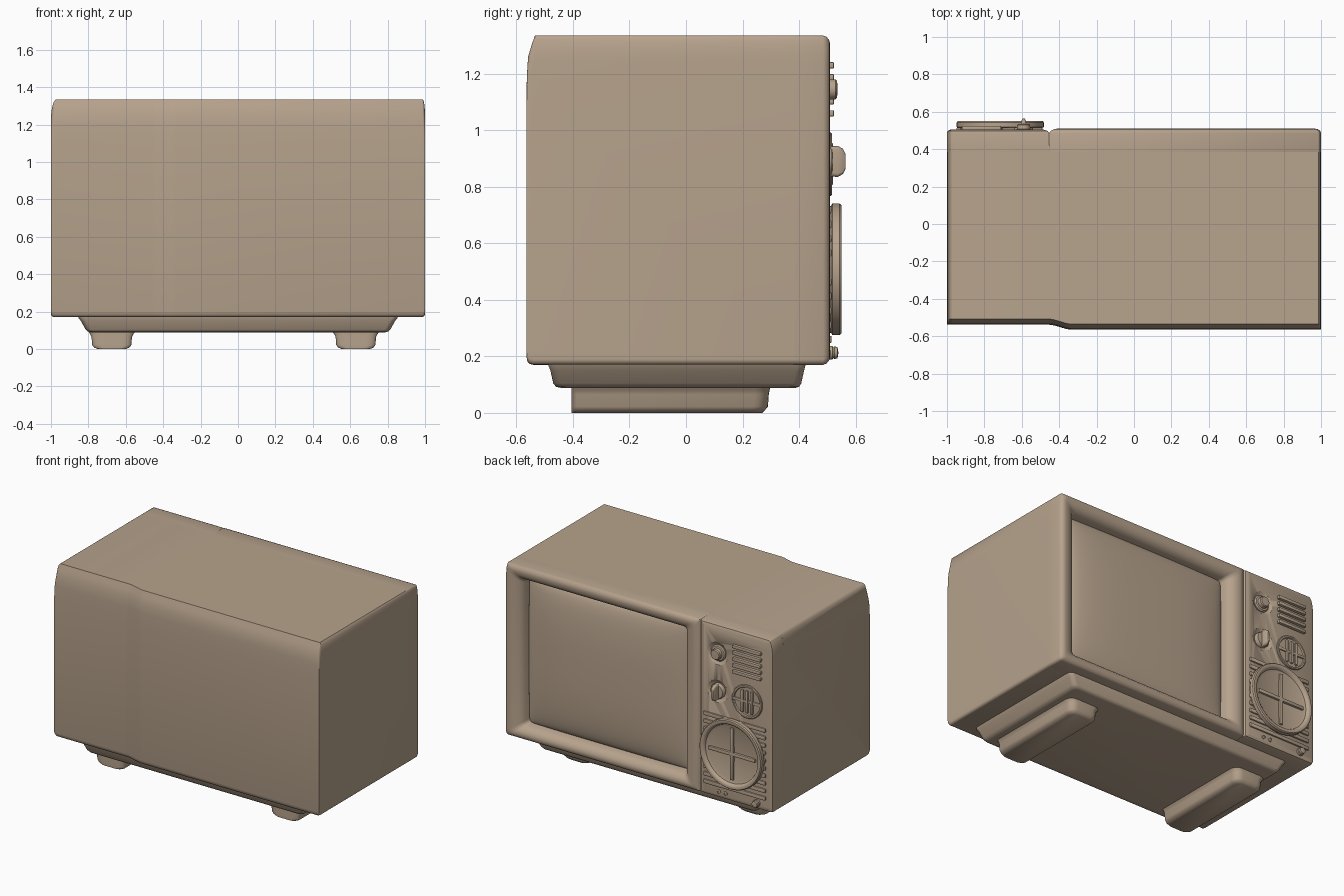
import bpy, bmesh, math
from mathutils import Vector

if "Cube" in bpy.data.objects:
    bpy.data.objects.remove(bpy.data.objects["Cube"])

FACE = 0.505          # y of the control panel face
Z0, Z1 = 0.17, 1.335  # cabinet bottom and top

brown = bpy.data.materials.new('brown_plastic')
brown.diffuse_color = (0.474, 0.366, 0.266, 1)
brown.use_nodes = True
brown.node_tree.nodes["Principled BSDF"].inputs["Base Color"].default_value = brown.diffuse_color


def finish(name, bm, smooth=35):
    bmesh.ops.recalc_face_normals(bm, faces=bm.faces)
    me = bpy.data.meshes.new(name)
    bm.to_mesh(me)
    bm.free()
    me.materials.append(brown)
    ob = bpy.data.objects.new(name, me)
    bpy.context.collection.objects.link(ob)
    bpy.ops.object.select_all(action='DESELECT')
    ob.select_set(True)
    bpy.context.view_layer.objects.active = ob
    bpy.ops.object.shade_smooth_by_angle(angle=math.radians(smooth))
    return ob


def ring(u0, u1, v0, v1, radii, n=5):
    """Rounded rectangle; radii for corners BL, BR, TR, TL as (ru, rv)."""
    pts = []
    for k, (ru, rv) in enumerate(radii):
        cu = u0 + ru if k in (0, 3) else u1 - ru
        cv = v0 + rv if k < 2 else v1 - rv
        for i in range(n + 1):
            a = math.pi + (k + i / n) * math.pi / 2
            pts.append((cu + ru * math.cos(a), cv + rv * math.sin(a)))
    return pts


def loft(name, sections, axis, smooth=35):
    """Skin rings [(w, points)] along an axis and cap both ends."""
    place = {'x': lambda u, v, w: (w, u, v), 'y': lambda u, v, w: (u, w, v), 'z': lambda u, v, w: (u, v, w)}[axis]
    bm = bmesh.new()
    loops = [[bm.verts.new(place(u, v, w)) for u, v in pts] for w, pts in sections]
    for a, b in zip(loops, loops[1:]):
        for i in range(len(a)):
            j = (i + 1) % len(a)
            bm.faces.new((a[i], a[j], b[j], b[i]))
    bm.faces.new(loops[0])
    bm.faces.new(loops[-1])
    return finish(name, bm, smooth)


def lathe(name, x, z, profile, n=48):
    """Spin (radius, y) points about an axis parallel to y."""
    return loft(name, [(y, [(x + r * math.cos(2 * math.pi * i / n), z + r * math.sin(2 * math.pi * i / n))
                            for i in range(n)]) for r, y in profile], 'y')


def bar(name, x0, x1, y0, y1, z0, z1, bevel=0.004):
    bm = bmesh.new()
    bmesh.ops.create_cube(bm, size=1)
    for v in bm.verts:
        v.co = Vector(((x0 + x1) / 2 + v.co.x * (x1 - x0), (y0 + y1) / 2 + v.co.y * (y1 - y0),
                       (z0 + z1) / 2 + v.co.z * (z1 - z0)))
    bmesh.ops.bevel(bm, geom=bm.edges[:], offset=bevel, segments=2, affect='EDGES', profile=0.5)
    return finish(name, bm)


# Cabinet shell: side profile skinned along x, closed side deeper behind the tube
def side_profile(x):
    t = min(max((x + 0.46) / 0.13, 0), 1)
    yf = -0.538 - 0.027 * t * t * (3 - 2 * t)
    drop, rise = 0.0, 0.0
    for d, rx, rz in ((x + 1, 0.03, 0.11), (1 - x, 0.014, 0.09)):   # worn top corners
        if d < rx:
            drop = rz * (1 - math.sqrt(max(0, 1 - (1 - d / rx) ** 2)))
        if d < 0.02:                                                # rounded lower corners
            rise = 0.02 * (1 - math.sqrt(max(0, 1 - (1 - d / 0.02) ** 2)))
    zt, zb = Z1 - drop, Z0 + rise
    return [(yf + 0.03, zt), (yf + 0.018, zt - 0.035), (yf + 0.006, zt - 0.075), (yf + 0.002, zt - 0.14),
            (yf, zt - 0.22), (yf, zb + 0.03), (yf + 0.004, zb + 0.012), (yf + 0.012, zb + 0.003),
            (yf + 0.025, zb), (0.385, zb), (0.385, zt)]


left = [-1 + 0.03 * (1 - math.cos(i * math.pi / 12)) for i in range(7)]
right = [1 - 0.014 * (1 - math.cos(i * math.pi / 12)) for i in range(6, -1, -1)]
blend = [-0.46 + 0.13 * i / 8 for i in range(9)]
loft('cabinet_shell', [(x, side_profile(x)) for x in left + blend + right], 'x', 40)

# Rounded screen bezel with recess
tiny = (0.004, 0.004)
main_r = [tiny, (0.02, 0.02), (0.014, 0.09), tiny]
rec_r = [(0.025, 0.025)] * 4
loft('screen_bezel', [
    (0.38, ring(-0.455, 1.0, Z0, Z1, main_r)),
    (0.485, ring(-0.455, 1.0, Z0, Z1, main_r)),
    (0.498, ring(-0.446, 0.996, Z0 + .005, Z1 - .004, main_r)),
    (0.508, ring(-0.425, 0.982, Z0 + .018, Z1 - .018, rec_r)),
    (0.51, ring(-0.41, 0.965, 0.205, 1.30, rec_r)),
    (0.505, ring(-0.38, 0.935, 0.222, 1.275, rec_r)),
    (0.488, ring(-0.35, 0.90, 0.242, 1.252, rec_r)),
    (0.46, ring(-0.333, 0.88, 0.255, 1.24, rec_r)),
    (0.40, ring(-0.325, 0.87, 0.26, 1.235, rec_r))], 'y', 50)

# Control panel
side_r = [(0.02, 0.02), tiny, tiny, (0.03, 0.11)]
panel = loft('control_panel', [
    (0.38, ring(-1.0, -0.45, Z0, Z1, side_r)),
    (0.485, ring(-1.0, -0.453, Z0, Z1, side_r)),
    (0.498, ring(-0.996, -0.462, Z0 + .005, Z1 - .005, side_r)),
    (FACE, ring(-0.98, -0.485, Z0 + .02, Z1 - .02, side_r))], 'y', 28)

# Shallow dishes behind the two knobs
for z in (1.145, 0.89):
    bm = bmesh.new()
    bmesh.ops.create_uvsphere(bm, u_segments=48, v_segments=32, radius=0.13)
    bmesh.ops.translate(bm, verts=bm.verts, vec=(-0.59, FACE + 0.105, z))
    cut = finish('dish_cutter', bm)
    cut.hide_render = True
    cut.hide_set(True)
    mod = panel.modifiers.new('dish', 'BOOLEAN')
    mod.operation, mod.object = 'DIFFERENCE', cut

# Bulging picture tube with steep edges
bm = bmesh.new()
bmesh.ops.create_grid(bm, x_segments=40, y_segments=36, size=1)
for v in bm.verts:
    u, w = math.sin(v.co.x * math.pi / 2), math.sin(v.co.y * math.pi / 2)
    dome = (max(0, 1 - abs(u) ** 2.5) * max(0, 1 - abs(w) ** 2.5)) ** 0.4
    v.co = Vector((0.2725 + 0.605 * u, 0.415 + 0.07 * dome, 0.7475 + 0.493 * w))
finish('screen', bm, 60)

# Tapered plinth and two runner feet
plinth_r = [(0.03, 0.03)] * 4
loft('plinth', [(z, ring(-x, x, y0, y1, plinth_r)) for z, x, y0, y1 in (
    (0.088, 0.78, -0.44, 0.385), (0.092, 0.80, -0.46, 0.40), (0.105, 0.815, -0.47, 0.408),
    (0.15, 0.84, -0.48, 0.418), (0.165, 0.852, -0.486, 0.422), (0.19, 0.86, -0.487, 0.423))], 'z', 45)
for name, cx in (('foot_left', -0.675), ('foot_right', 0.63)):
    loft(name, [(z, ring(cx - h, cx + h, -0.405, y1, [(r, 0.02), (r, 0.02), (r, r), (r, r)]))
                for z, h, y1, r in ((0.0, 0.075, 0.27, 0.04), (0.008, 0.095, 0.278, 0.045),
                                    (0.022, 0.105, 0.29, 0.05), (0.065, 0.108, 0.293, 0.05),
                                    (0.08, 0.116, 0.296, 0.05), (0.10, 0.13, 0.30, 0.05))], 'z', 45)

# Upper round knob
lathe('upper_knob', -0.59, 1.145, [(0.055, 0.47), (0.055, 0.498), (0.048, 0.505), (0.036, 0.507),
                                   (0.035, 0.529), (0.03, 0.535), (0.004, 0.536)], 32)

# Lower knob with a finger grip
lathe('lower_knob', -0.59, 0.89, [(0.05, 0.47), (0.05, 0.508), (0.045, 0.517), (0.004, 0.52)], 32)
loft('lower_knob_grip', [(y, ring(-0.59 - w, -0.59 + w, 0.89 - h, 0.89 + h, [(w * .9, w * .9)] * 4))
                         for y, w, h in ((0.512, 0.015, 0.053), (0.537, 0.014, 0.055),
                                         (0.555, 0.011, 0.045), (0.565, 0.006, 0.025))], 'y')

# Upper vent louvres
for i in range(5):
    z = 1.06 + i * 0.0425
    bar('vent_louvre', -0.92, -0.71, FACE - 0.005, 0.524, z - 0.011, z + 0.011)

# Small round grille
SX, SZ = -0.815, 0.88
lathe('grille_disc', SX, SZ, [(0.112, 0.495), (0.112, 0.512), (0.108, 0.516), (0.098, 0.516),
                              (0.094, 0.508), (0.004, 0.508)])
bar('grille_crossbar', SX - 0.1, SX + 0.1, 0.50, 0.516, SZ - 0.01, SZ + 0.01)
for dx in (-0.035, 0, 0.035):
    bar('grille_bar', SX + dx - 0.009, SX + dx + 0.009, 0.50, 0.52, SZ - 0.075, SZ + 0.075)

# Speaker slats
for i in range(10):
    z = 0.26 + i * 0.051
    bar('speaker_slat', -0.95, -0.49, FACE - 0.01, 0.515, z - 0.013, z + 0.013)

# Large speaker dish with raised cross
BX, BZ = -0.715, 0.508
lathe('speaker_dish', BX, BZ, [(0.225, 0.50), (0.225, 0.514), (0.233, 0.518), (0.233, 0.543), (0.227, 0.55),
                               (0.212, 0.551), (0.203, 0.546), (0.196, 0.532), (0.18, 0.526), (0.004, 0.522)], 64)
bar('speaker_cross_horizontal', BX - 0.175, BX + 0.175, 0.515, 0.538, BZ - 0.012, BZ + 0.012)
bar('speaker_cross_vertical', BX - 0.012, BX + 0.012, 0.515, 0.538, BZ - 0.175, BZ + 0.175)

# Small bottom controls
lathe('power_button', -0.885, 0.213, [(0.024, 0.495), (0.024, 0.518), (0.019, 0.521), (0.022, 0.525),
                                      (0.02, 0.536), (0.004, 0.539)], 16)
for x in (-0.60, -0.65):
    lathe('socket', x, 0.213, [(0.014, 0.495), (0.014, 0.509), (0.009, 0.511), (0.008, 0.506), (0.002, 0.506)], 16)
